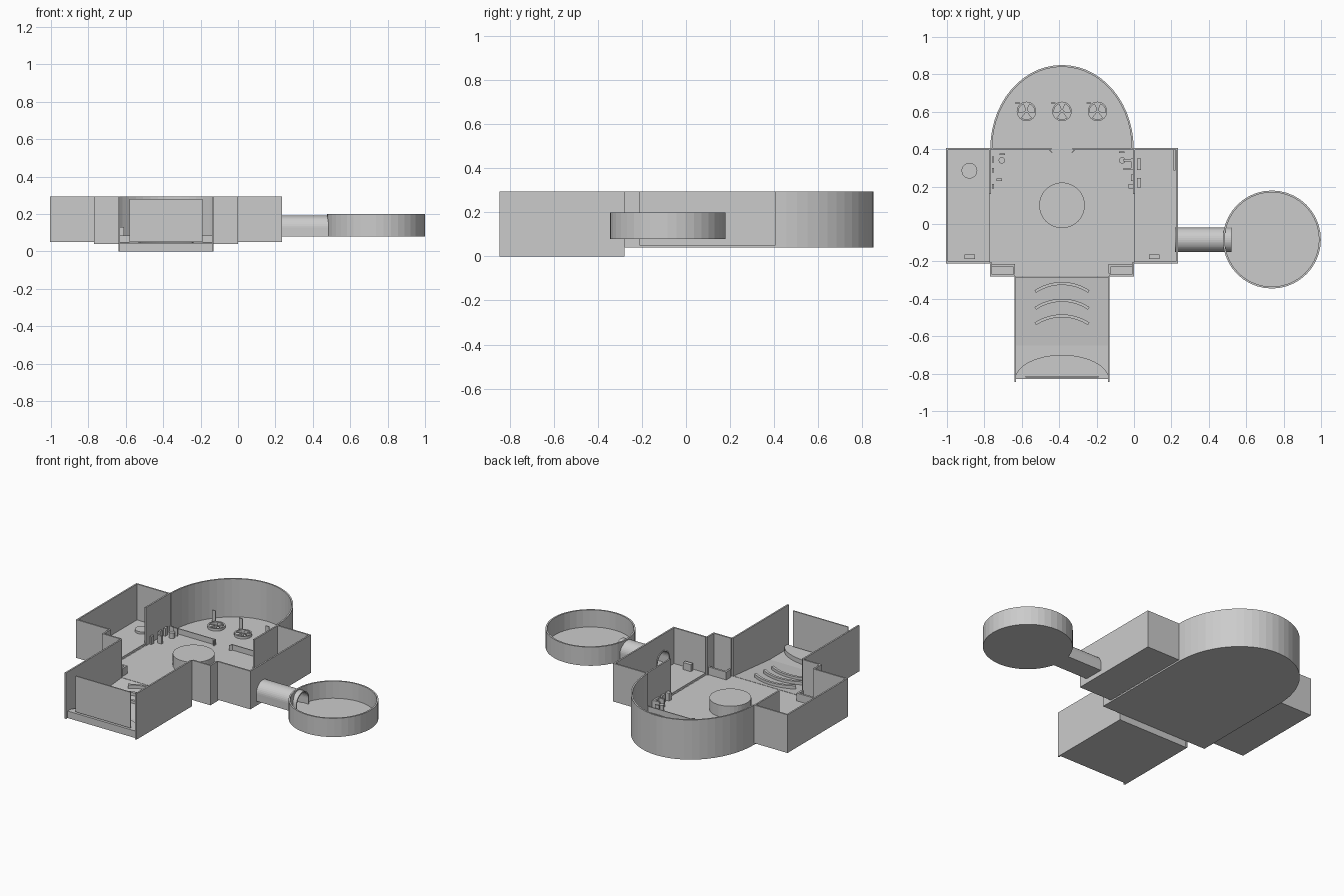
import bpy, bmesh
from math import sin, cos, pi, asin
from mathutils import Vector

if "Cube" in bpy.data.objects:
    bpy.data.objects.remove(bpy.data.objects["Cube"])

CX = -0.385                      # symmetry axis of the main building
TOP = 0.295


def finish(name, bm):
    bmesh.ops.recalc_face_normals(bm, faces=bm.faces) if name.startswith("solid_") else None
    me = bpy.data.meshes.new(name)
    bm.to_mesh(me)
    bm.free()
    ob = bpy.data.objects.new(name.replace("solid_", ""), me)
    bpy.context.collection.objects.link(ob)
    return ob


def prism(name, pts, vec):
    """Solid: planar outline extruded along vec."""
    bm = bmesh.new()
    f = bm.faces.new([bm.verts.new(p) for p in pts])
    r = bmesh.ops.extrude_face_region(bm, geom=[f])
    bmesh.ops.translate(bm, vec=vec, verts=[v for v in r["geom"] if isinstance(v, bmesh.types.BMVert)])
    return finish("solid_" + name, bm)


def slab(name, pts, z0, z1):
    return prism(name, [(x, y, z0) for x, y in pts], (0, 0, z1 - z0))


def box(name, x0, x1, y0, y1, z0, z1):
    return slab(name, [(x0, y0), (x1, y0), (x1, y1), (x0, y1)], z0, z1)


def ribbon(name, pts, vec, t=0.01, closed=False):
    """Thin shell swept from a path; thickened inwards (counter-clockwise paths)."""
    bm = bmesh.new()
    a = [bm.verts.new(p) for p in pts]
    b = [bm.verts.new(Vector(p) + Vector(vec)) for p in pts]
    n = len(pts)
    for i in range(n if closed else n - 1):
        j = (i + 1) % n
        bm.faces.new((a[i], a[j], b[j], b[i]))
    ob = finish(name, bm)
    m = ob.modifiers.new("thickness", "SOLIDIFY")
    m.thickness, m.offset, m.use_even_offset = t, -1, True
    return ob


def wall(name, pts, z0, z1, t=0.01, closed=False):
    return ribbon(name, [(x, y, z0) for x, y in pts], (0, 0, z1 - z0), t, closed)


def arc(cx, cy, rx, ry, a0, a1, n):
    return [(cx + rx * cos(a0 + (a1 - a0) * i / n), cy + ry * sin(a0 + (a1 - a0) * i / n)) for i in range(n + 1)]


def circle(cx, cy, r, n=32):
    return arc(cx, cy, r, r, 0, 2 * pi, n)[:-1]


def flip(pts):
    return [(2 * CX - x, y) for x, y in reversed(pts)]


def cut(ob, cutter):
    m = ob.modifiers.new("opening", "BOOLEAN")
    m.object, m.operation, m.solver = cutter, "DIFFERENCE", "EXACT"


# Main hall with rounded rear
dome = arc(CX, 0.405, 0.383, 0.445, 0, pi, 28)
slab("hall_floor", [(-0.77, -0.28), (0, -0.28)] + dome, 0.04, 0.05)
wall("rear_curved_wall", dome, 0.04, TOP)

# Wings, entrance corners and theatre side walls, on both sides
wing = [(0, -0.21), (0.235, -0.21), (0.235, 0.405), (0, 0.405)]
corner = [(-0.13, -0.28), (0, -0.28), (0, -0.205)]
theatre = [(-0.13, -0.845), (-0.13, -0.28)]
walls = {}
for side, f in (("right", lambda p: p), ("left", flip)):
    slab(side + "_wing_floor", f(wing), 0.05, 0.065)
    walls[side] = wall(side + "_wing_wall", f(wing), 0.05, TOP)
    wall(side + "_corner_wall", f(corner), 0.04, TOP)
    wall(side + "_theatre_wall", f(theatre), 0.0, TOP)
    wall(side + "_partition", f([(0.005, 0.16), (0.005, 0.405)]), 0.05, TOP)
    wall(side + "_low_rail", f([(0, 0.405), (-0.33, 0.405)]), 0.05, 0.085, 0.006)
    wall(side + "_rail_end", f([(-0.33, 0.38), (-0.315, 0.395)]), 0.05, 0.085, 0.006)
    # L-shaped counter and wing cabinet
    slab(side + "_counter", f([(-0.135, -0.215), (-0.01, -0.215), (-0.01, -0.228),
                              (-0.122, -0.228), (-0.122, -0.265), (-0.135, -0.265)]), 0.05, 0.10)
    slab(side + "_wing_cabinet", f([(0.08, -0.187), (0.135, -0.187), (0.135, -0.163), (0.08, -0.163)]), 0.065, 0.11)
    slab(side + "_stool", f(circle(-0.063, 0.34, 0.017, 16)), 0.05, 0.085)

# Theatre: ramped floor, stage, screen and curved benches
prism("theatre_floor", [(-0.64, y, z) for y, z in
      [(-0.83, 0), (-0.283, 0), (-0.283, 0.05), (-0.65, 0.016), (-0.83, 0.016)]], (0.51, 0, 0))
slab("stage", arc(CX, -0.83, 0.25, 0.13, 0, pi, 24), 0.012, 0.045)
box("screen", -0.58, -0.19, -0.822, -0.814, 0.05, 0.28)
half = asin(0.147 / 0.265)
for i, y in enumerate((-0.31, -0.40, -0.483)):
    z = 0.043 - 0.009 * i
    wall("bench_%d" % i, arc(CX, y - 0.265, 0.265, 0.265, pi / 2 - half, pi / 2 + half, 16), z - 0.01, z + 0.022, 0.016)

# Central round plinth
slab("central_plinth", circle(CX, 0.10, 0.122), 0.05, 0.125)

# Three round exhibits: rim, hub, three blades and a sign post
for i in range(3):
    x, y = CX + (i - 1) * 0.19, 0.602
    wall("exhibit_rim_%d" % i, circle(x, y, 0.052, 24), 0.05, 0.066, 0.009, True)
    slab("exhibit_hub_%d" % i, circle(x, y, 0.01, 12), 0.05, 0.066)
    for k in range(3):
        a = pi / 2 + k * 2 * pi / 3
        slab("exhibit_blade_%d_%d" % (i, k), [(x, y)] + arc(x, y, 0.045, 0.045, a - 0.4, a + 0.4, 4), 0.05, 0.06)
    box("exhibit_sign_%d" % i, x - 0.06, x - 0.035, y + 0.042, y + 0.048, 0.05, 0.13)

# Small furniture beside the partitions: (x0, x1, y0, y1)
desks = [(-0.76, -0.748, 0.33, 0.36), (-0.76, -0.748, 0.275, 0.30), (-0.735, -0.705, 0.23, 0.243),
         (-0.76, -0.748, 0.19, 0.215), (-0.72, -0.69, 0.37, 0.378), (-0.08, -0.05, 0.38, 0.388),
         (-0.017, -0.005, 0.29, 0.35), (-0.055, -0.017, 0.335, 0.347), (-0.055, -0.017, 0.29, 0.30),
         (-0.017, -0.005, 0.23, 0.265), (-0.03, -0.005, 0.19, 0.215),
         (0.015, 0.038, 0.29, 0.35), (0.015, 0.038, 0.195, 0.245)]
for i, d in enumerate(desks):
    box("desk_%02d" % i, *d, 0.05, 0.10)
box("wing_panel", 0.21, 0.222, 0.285, 0.40, 0.065, 0.16)
slab("wing_round_base", circle(-0.88, 0.285, 0.042, 24), 0.065, 0.08)

# Round side room joined by an arched tunnel
room = circle(0.737, -0.083, 0.262, 40)
slab("round_room_floor", room, 0.08, 0.09)
room_wall = wall("round_room_wall", room, 0.08, 0.20, 0.01, True)


def arch(x, w, z0, top):
    y = -0.085
    pts = [(y - w, z0), (y + w, z0)] + arc(y, top - w, w, w, 0, pi, 20)
    return [(x, a, b) for a, b in pts]


ribbon("tunnel", arch(0.22, 0.065, 0.08, 0.192), (0.30, 0, 0), 0.007, True)
cutter = prism("tunnel_cutter", arch(0.20, 0.06, 0.09, 0.187), (0.33, 0, 0))
cutter.hide_render = True
cutter.display_type = "WIRE"
cut(walls["right"], cutter)
cut(room_wall, cutter)
